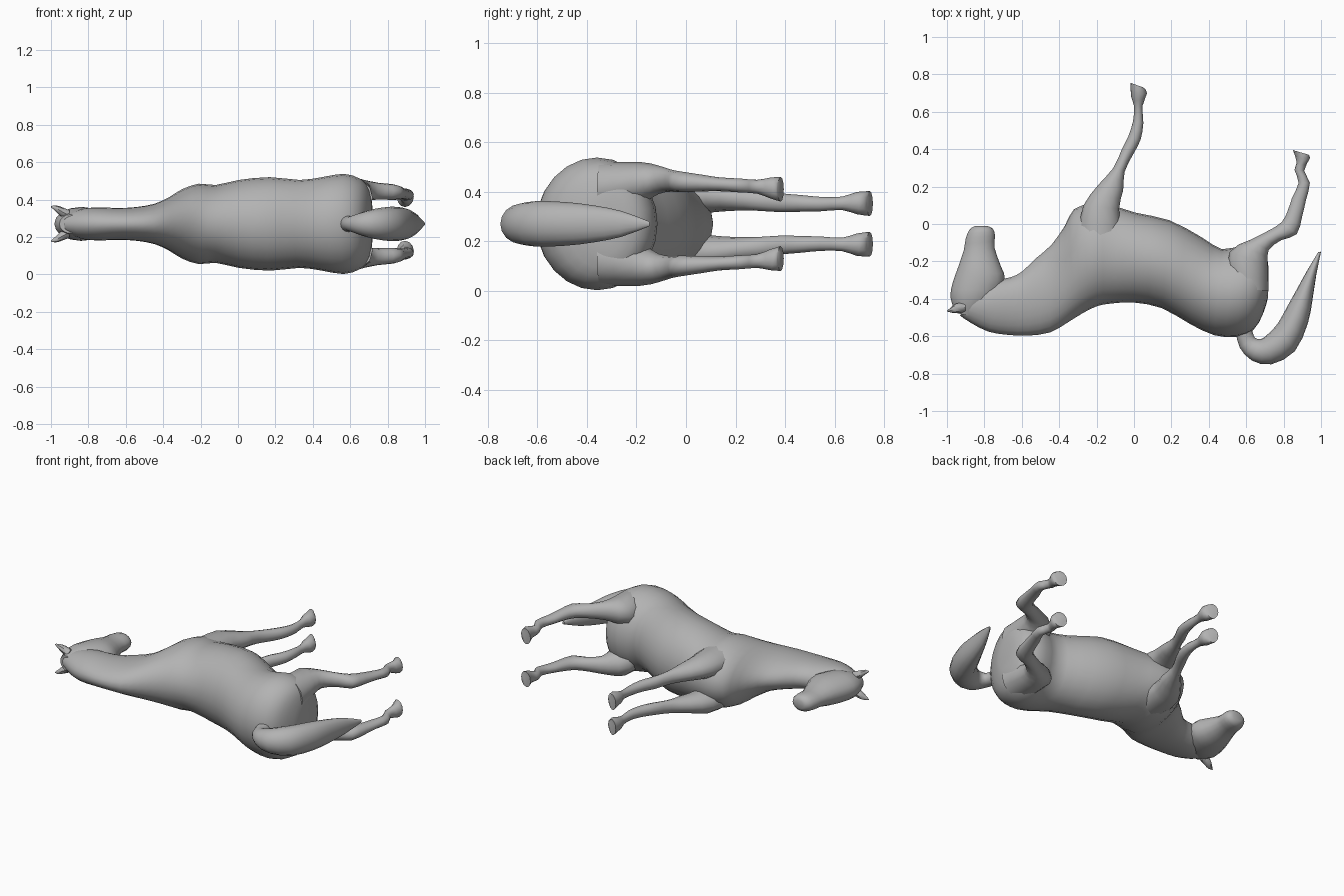
import bpy
import bmesh
import math
from mathutils import Vector

if "Cube" in bpy.data.objects:
    bpy.data.objects.remove(bpy.data.objects["Cube"], do_unlink=True)

MID = 0.27  # height of the symmetry plane of the lying horse

coat = bpy.data.materials.new("coat grey")
GREY = (0.45, 0.45, 0.45, 1)
coat.diffuse_color = GREY
coat.use_nodes = True
coat.node_tree.nodes["Principled BSDF"].inputs["Base Color"].default_value = GREY


def spline(a, b, c, d, t):
    """Catmull-Rom blend between sections b and c."""
    return [0.5 * (2 * q + (r - p) * t + (2 * p - 5 * q + 4 * r - s) * t * t
                   + (3 * q - p - 3 * r + s) * t ** 3)
            for p, q, r, s in zip(a, b, c, d)]


def loft(name, sections, side=1, sides=16, steps=2):
    """Skin oval sections: (x1, y1, x2, y2, z offset, z radius)."""
    n = len(sections)
    fine = []
    for i in range(n - 1):
        a, d = sections[max(i - 1, 0)], sections[min(i + 2, n - 1)]
        fine += [spline(a, sections[i], sections[i + 1], d, k / steps)
                 for k in range(steps)]
    fine.append(sections[-1])
    bm = bmesh.new()
    rings = []
    for x1, y1, x2, y2, off, w in fine:
        p, q = Vector((x1, y1, 0)), Vector((x2, y2, 0))
        ring = []
        for k in range(sides):
            t = 2 * math.pi * k / sides
            v = (p + q) / 2 + (q - p) / 2 * math.cos(t)
            v.z = MID + side * off + w * math.sin(t)
            ring.append(bm.verts.new(v))
        rings.append(ring)
    for r, s in zip(rings, rings[1:]):
        for k in range(sides):
            j = (k + 1) % sides
            bm.faces.new((r[k], r[j], s[j], s[k]))
    bm.faces.new(rings[0])
    bm.faces.new(rings[-1])
    bmesh.ops.recalc_face_normals(bm, faces=bm.faces)
    mesh = bpy.data.meshes.new(name)
    bm.to_mesh(mesh)
    bm.free()
    mesh.materials.append(coat)
    obj = bpy.data.objects.new(name, mesh)
    bpy.context.collection.objects.link(obj)
    bpy.ops.object.select_all(action="DESELECT")
    obj.select_set(True)
    bpy.context.view_layer.objects.active = obj
    bpy.ops.object.shade_smooth_by_angle(angle=math.radians(45))
    return obj


# Trunk and neck, from rump to poll
loft("body", [
    (0.715, -0.40, 0.72, -0.28, 0, 0.09),
    (0.69, -0.48, 0.715, -0.20, 0, 0.18),
    (0.64, -0.565, 0.67, -0.14, 0, 0.24),
    (0.55, -0.603, 0.58, -0.115, 0, 0.268),
    (0.43, -0.595, 0.47, -0.135, 0, 0.25),
    (0.30, -0.535, 0.36, -0.07, 0, 0.235),
    (0.15, -0.45, 0.19, 0.02, 0, 0.25),
    (0.00, -0.42, 0.01, 0.06, 0, 0.235),
    (-0.12, -0.425, -0.12, 0.10, 0, 0.208),
    (-0.20, -0.44, -0.22, 0.11, 0, 0.215),
    (-0.28, -0.48, -0.32, 0.08, 0, 0.185),
    (-0.36, -0.53, -0.37, -0.01, 0, 0.145),
    (-0.45, -0.58, -0.44, -0.11, 0, 0.108),
    (-0.57, -0.597, -0.52, -0.18, 0, 0.09),
    (-0.68, -0.592, -0.60, -0.255, 0, 0.085),
    (-0.78, -0.575, -0.66, -0.285, 0, 0.088),
    (-0.87, -0.53, -0.74, -0.30, 0, 0.085),
    (-0.93, -0.49, -0.83, -0.32, 0, 0.065),
], sides=24)

# Head, from poll to muzzle
loft("head", [
    (-0.955, -0.475, -0.84, -0.50, 0, 0.05),
    (-0.982, -0.39, -0.74, -0.41, 0, 0.085),
    (-0.968, -0.31, -0.69, -0.30, 0, 0.09),
    (-0.94, -0.23, -0.71, -0.23, 0, 0.082),
    (-0.91, -0.14, -0.745, -0.13, 0, 0.058),
    (-0.90, -0.08, -0.743, -0.06, 0, 0.056),
    (-0.88, -0.03, -0.755, -0.025, 0, 0.048),
    (-0.85, -0.01, -0.78, -0.012, 0, 0.025),
])

# Tail, from dock to tip
loft("tail", [
    (0.545, -0.58, 0.63, -0.56, 0, 0.045),
    (0.565, -0.66, 0.645, -0.607, 0, 0.04),
    (0.63, -0.73, 0.68, -0.615, 0, 0.06),
    (0.735, -0.75, 0.72, -0.585, 0, 0.08),
    (0.86, -0.68, 0.77, -0.53, 0, 0.092),
    (0.93, -0.53, 0.82, -0.44, 0, 0.088),
    (0.955, -0.40, 0.87, -0.35, 0, 0.075),
    (0.975, -0.27, 0.925, -0.25, 0, 0.052),
    (1.00, -0.148, 0.985, -0.15, 0, 0.01),
])

# Legs from the trunk down to the hoof
FRONT_LEG = [
    (-0.30, -0.04, -0.06, -0.08, 0.11, 0.085),
    (-0.27, 0.10, -0.08, 0.08, 0.115, 0.07),
    (-0.19, 0.21, -0.058, 0.18, 0.105, 0.052),
    (-0.11, 0.30, -0.05, 0.28, 0.095, 0.042),
    (-0.065, 0.40, -0.003, 0.375, 0.085, 0.038),
    (-0.03, 0.47, 0.035, 0.45, 0.083, 0.034),
    (-0.005, 0.55, 0.05, 0.54, 0.08, 0.029),
    (0.00, 0.63, 0.045, 0.63, 0.083, 0.027),
    (-0.015, 0.68, 0.07, 0.70, 0.084, 0.045),
    (-0.02, 0.755, 0.05, 0.73, 0.082, 0.05),
]
HIND_LEG = [
    (0.50, -0.33, 0.72, -0.36, 0.14, 0.11),
    (0.51, -0.15, 0.715, -0.22, 0.165, 0.085),
    (0.62, -0.085, 0.72, -0.14, 0.178, 0.058),
    (0.71, -0.04, 0.79, -0.085, 0.175, 0.045),
    (0.79, 0.01, 0.87, -0.055, 0.17, 0.042),
    (0.825, 0.08, 0.90, 0.045, 0.165, 0.034),
    (0.845, 0.14, 0.92, 0.13, 0.16, 0.028),
    (0.88, 0.22, 0.94, 0.22, 0.155, 0.028),
    (0.858, 0.29, 0.91, 0.285, 0.15, 0.028),
    (0.87, 0.33, 0.94, 0.35, 0.145, 0.042),
    (0.85, 0.395, 0.935, 0.37, 0.14, 0.05),
]
# Pointed ears
EAR = [
    (-0.90, -0.42, -0.90, -0.47, 0.045, 0.028),
    (-0.95, -0.425, -0.94, -0.475, 0.065, 0.026),
    (-0.98, -0.447, -0.97, -0.475, 0.083, 0.016),
    (-1.00, -0.464, -0.998, -0.468, 0.092, 0.003),
]
for label, side in (("left", 1), ("right", -1)):
    loft(label + "_front_leg", FRONT_LEG, side, 12)
    loft(label + "_hind_leg", HIND_LEG, side, 12)
    loft(label + "_ear", EAR, side, 8)
